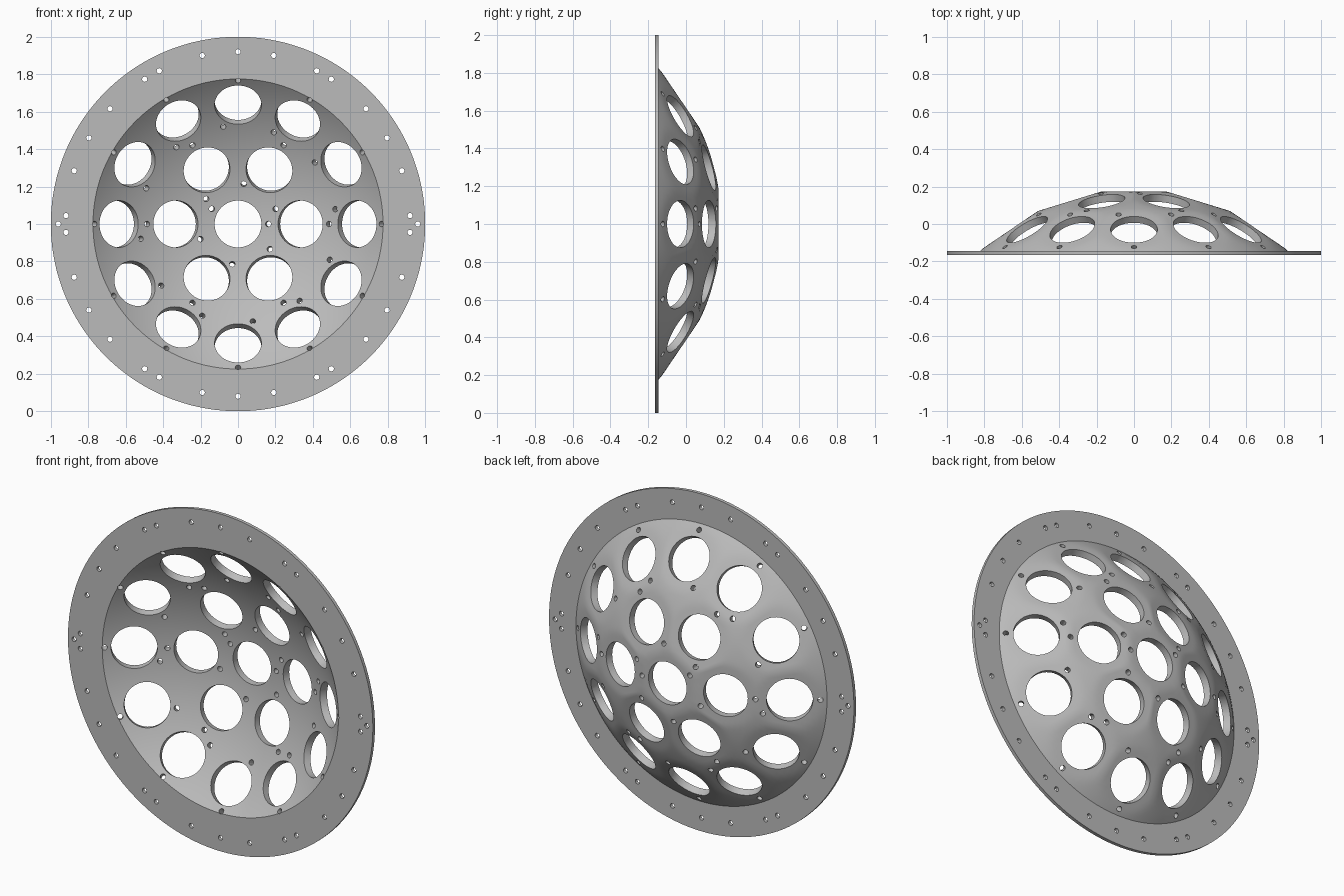
import bpy, bmesh, math
from mathutils import Vector, Matrix

if "Cube" in bpy.data.objects:
    bpy.data.objects.remove(bpy.data.objects["Cube"])

CENTER = Vector((0, -1.0, 1.0))      # centre of the spherical cap
R_OUT, R_IN, R_FLAT = 1.187, 1.139, 1.173
BACK, FRONT = -0.145, -0.165         # flange faces
SEG, ARC = 144, 32


def make_object(name, bm):
    bmesh.ops.recalc_face_normals(bm, faces=bm.faces)
    mesh = bpy.data.meshes.new(name)
    bm.to_mesh(mesh)
    bm.free()
    ob = bpy.data.objects.new(name, mesh)
    bpy.context.collection.objects.link(ob)
    return ob


def cylinder(bm, middle, axis, radius, depth, sides):
    m = Matrix.Translation(middle) @ axis.to_track_quat('Z', 'Y').to_matrix().to_4x4()
    bmesh.ops.create_cone(bm, cap_ends=True, segments=sides, radius1=radius,
                          radius2=radius, depth=depth, matrix=m)


def radial(tilt, turn):
    """Unit direction from the cap centre: tilt off the y axis, turn about it."""
    return Vector((math.sin(tilt) * math.cos(turn), math.cos(tilt),
                   math.sin(tilt) * math.sin(turn)))


def arc(radius, rim):
    a0, a1 = math.asin(0.04 / radius), math.asin(rim / radius)
    return [(radius * math.sin(a), CENTER.y + radius * math.cos(a))
            for a in (a0 + (a1 - a0) * i / ARC for i in range(ARC + 1))]


# Large port directions: centre, ring of 6, ring of 12
ports = [radial(0, 0)]
ports += [radial(math.radians(17.1), math.radians(60 * k)) for k in range(6)]
ports += [radial(math.radians(34.2), math.radians(30 * k)) for k in range(12)]


def flatten(co):
    """Pull outer dome points down onto the flat pad around the nearest port."""
    v = co - CENTER
    height = max(v.dot(d) for d in ports)
    return CENTER + v * (R_FLAT / height) if height > R_FLAT else co


# Dome shell and flange: one revolved closed profile
rim_out = math.sqrt(R_OUT ** 2 - (BACK - CENTER.y) ** 2)
rim_in = math.sqrt(R_IN ** 2 - (FRONT - CENTER.y) ** 2)
profile = arc(R_OUT, rim_out) + [(1.0, BACK), (1.0, FRONT)] + arc(R_IN, rim_in)[::-1]
n = len(profile)
bm = bmesh.new()
rings = []
for s in range(SEG):
    a = 2 * math.pi * s / SEG
    ring = []
    for i, (r, y) in enumerate(profile):
        co = Vector((r * math.cos(a), y, 1 + r * math.sin(a)))
        ring.append(bm.verts.new(flatten(co) if i <= ARC else co))
    rings.append(ring)
for s in range(SEG):
    p, q = rings[s], rings[(s + 1) % SEG]
    for i in range(n):
        j = (i + 1) % n
        bm.faces.new((p[i], p[j], q[j], q[i]))
dome = make_object("flanged_dome", bm)

# Port bores, small dome holes and flange bolt holes
bores = bmesh.new()
for d in ports:
    cylinder(bores, CENTER + d * 1.15, d, 0.125, 0.2, 56)

small = [(0.768, 30 * k) for k in range(12)]
small += [(0.487, 60 * k) for k in range(6)]
small += [(0.527, 8.7 + 30 * k) for k in range(12)]
small += [(0.217, 21.8 + 60 * k) for k in range(6)]
small += [(0.162, 0), (0.162, 150)]
for r, deg in small:
    d = radial(math.asin(r / 1.143), math.radians(deg))
    cylinder(bores, CENTER + d * 1.15, d, 0.015, 0.2, 16)

bolts = [(0.92, 60 * k + off) for k in range(6) for off in (-2.8, 2.8, 18, 30, 42)]
bolts += [(0.96, 0), (0.96, 180)]
for r, deg in bolts:
    a = math.radians(deg)
    cylinder(bores, Vector((r * math.cos(a), -0.155, 1 + r * math.sin(a))),
             Vector((0, 1, 0)), 0.014, 0.1, 16)
cutter = make_object("bore_cutter", bores)
cutter.hide_render = True

# Cut every hole in one pass
bpy.context.view_layer.objects.active = dome
dome.select_set(True)
mod = dome.modifiers.new("holes", 'BOOLEAN')
mod.operation = 'DIFFERENCE'
mod.solver = 'MANIFOLD'
mod.object = cutter
bpy.ops.object.modifier_apply(modifier=mod.name)
bpy.data.objects.remove(cutter)

# Material and shading
grey = bpy.data.materials.new("mid grey")
grey.diffuse_color = (0.5, 0.5, 0.5, 1)
grey.use_nodes = True
grey.node_tree.nodes["Principled BSDF"].inputs["Base Color"].default_value = grey.diffuse_color
dome.data.materials.clear()
dome.data.materials.append(grey)
bpy.ops.object.shade_smooth_by_angle(angle=math.radians(25))
